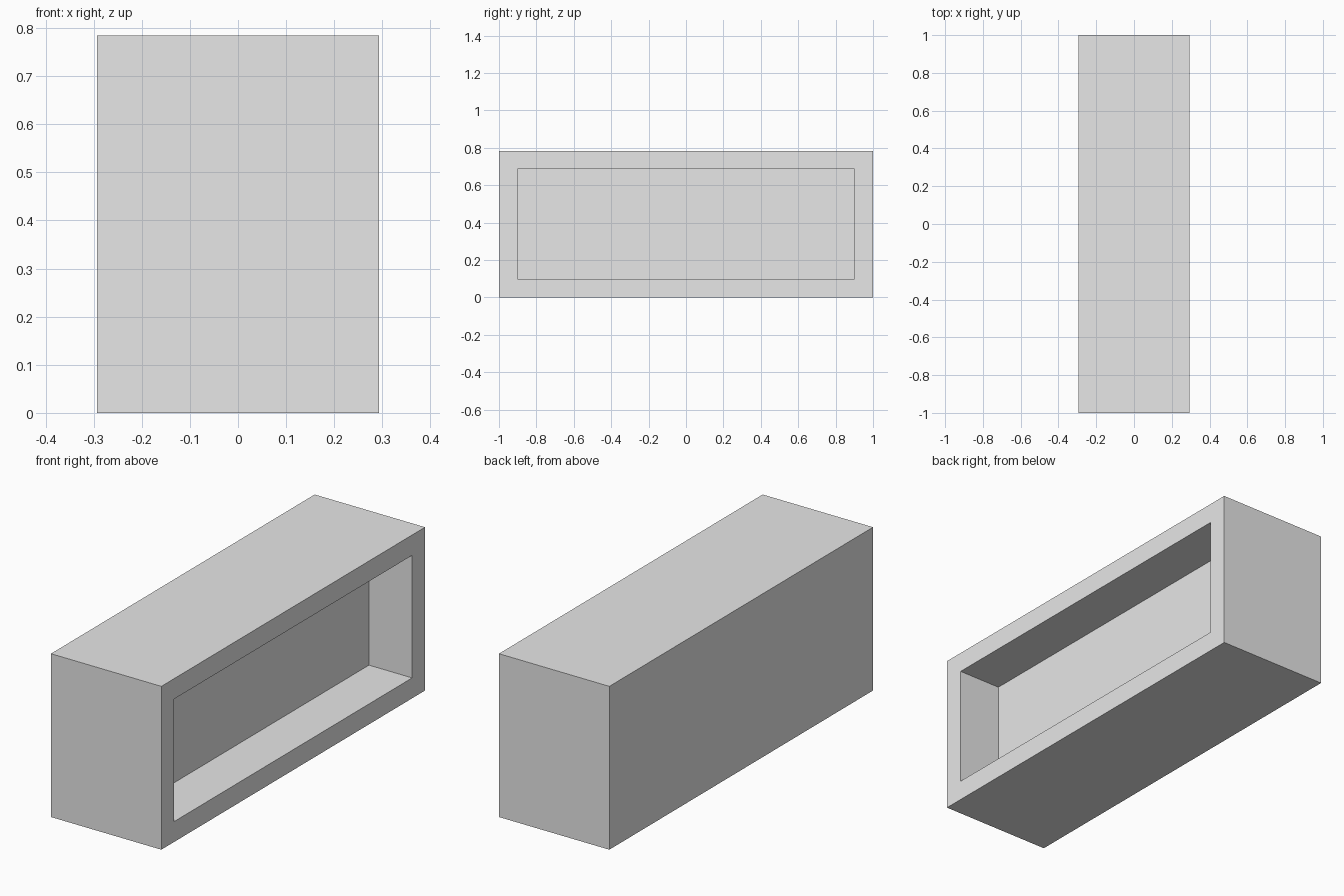
import bpy
import bmesh
from mathutils import Matrix, Vector

WIDTH, LENGTH, HEIGHT = 0.586, 2.0, 0.784
WALL = 0.098    # rim around the opening
DEPTH = 0.229   # how far the recess goes in

cube = bpy.data.objects.get("Cube")
if cube:
    bpy.data.objects.remove(cube, do_unlink=True)

# Plain grey material
grey = bpy.data.materials.new("light_grey")
grey.use_nodes = True
colour = (0.8, 0.8, 0.8, 1)
grey.diffuse_color = colour
grey.node_tree.nodes["Principled BSDF"].inputs["Base Color"].default_value = colour

# Solid box standing on the ground
bm = bmesh.new()
bmesh.ops.create_cube(bm, size=1, matrix=Matrix.Translation((0, 0, HEIGHT / 2))
                      @ Matrix.Diagonal((WIDTH, LENGTH, HEIGHT, 1)))
bm.normal_update()

# Rectangular recess in the +x side
side = max(bm.faces, key=lambda f: f.normal.x)
bmesh.ops.inset_region(bm, faces=[side], thickness=WALL, use_even_offset=True)
recess = bmesh.ops.extrude_discrete_faces(bm, faces=[side])["faces"]
bmesh.ops.translate(bm, verts=recess[0].verts, vec=Vector((-DEPTH, 0, 0)))
bmesh.ops.recalc_face_normals(bm, faces=bm.faces)

mesh = bpy.data.meshes.new("recessed_box")
bm.to_mesh(mesh)
bm.free()
mesh.materials.append(grey)
box = bpy.data.objects.new("recessed_box", mesh)
bpy.context.collection.objects.link(box)
